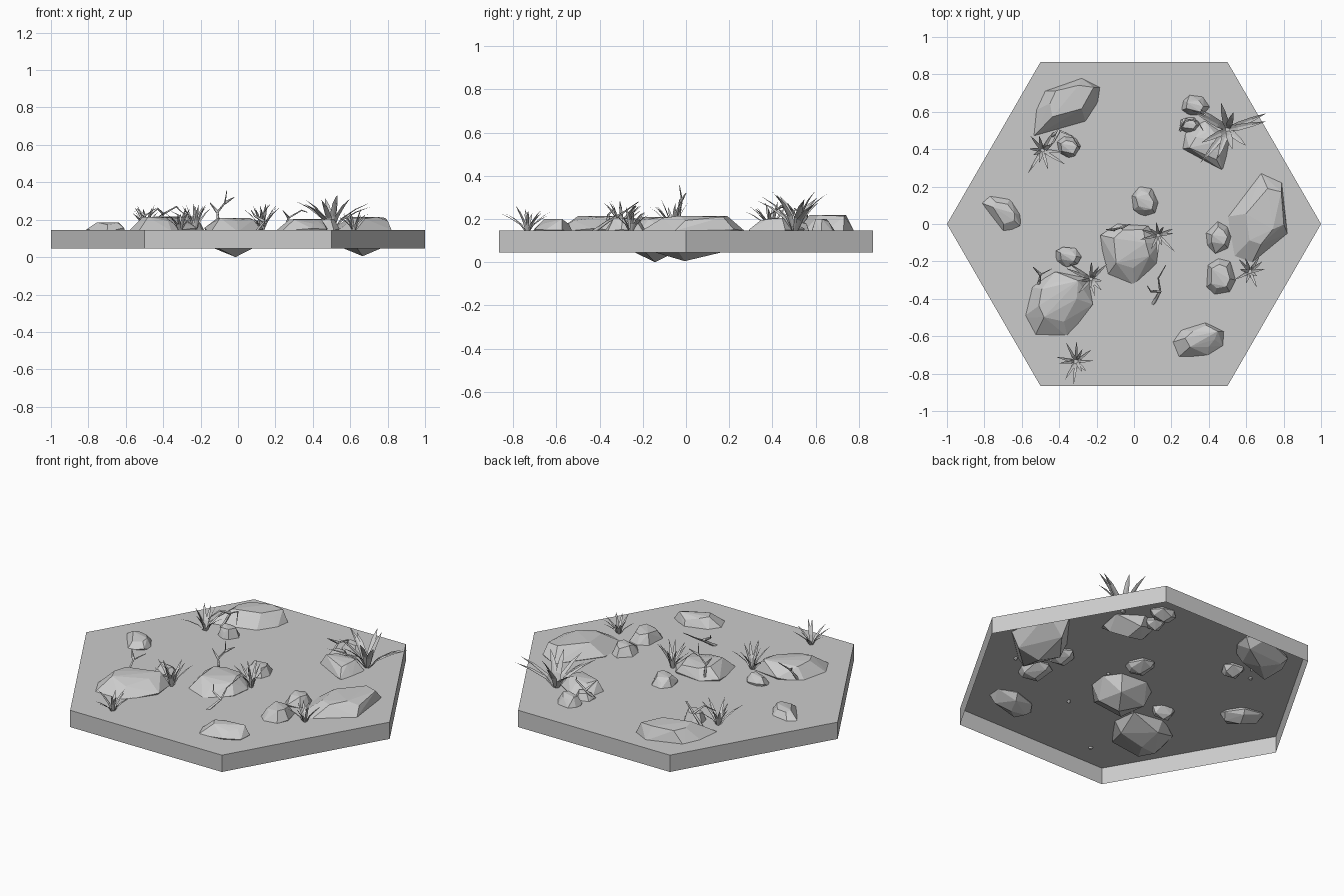
import bpy, bmesh, math, random
from mathutils import Vector

if "Cube" in bpy.data.objects:
    bpy.data.objects.remove(bpy.data.objects["Cube"])

random.seed(7)
GROUND = 0.146


def finish(name, bm):
    mesh = bpy.data.meshes.new(name)
    bm.to_mesh(mesh)
    bm.free()
    ob = bpy.data.objects.new(name, mesh)
    bpy.context.collection.objects.link(ob)
    return ob


def rock(name, outline, top, bottom, lean=(0, 0)):
    """Faceted stone: convex hull of an outline with smaller rings above and below."""
    bm = bmesh.new()
    c = sum((Vector(p) for p in outline), Vector((0, 0))) / len(outline)
    crest = c + Vector(lean)
    for i, p in enumerate(outline):
        p = Vector(p)
        bm.verts.new((*p, GROUND + random.uniform(-0.02, 0.015)))
        q = crest + (p - c) * random.uniform(0.5, 0.72)
        bm.verts.new((*q, top - (i % 3) * random.uniform(0.003, 0.012)))
        if i % 2 == 0:
            q = c + (p - c) * 0.75
            bm.verts.new((*q, GROUND + (bottom - GROUND) * 0.65))
    bm.verts.new((*c, bottom))
    res = bmesh.ops.convex_hull(bm, input=bm.verts)
    junk = {g for g in res["geom_interior"] + res["geom_unused"]
            if isinstance(g, bmesh.types.BMVert)}
    bmesh.ops.delete(bm, geom=list(junk), context='VERTS')
    bmesh.ops.recalc_face_normals(bm, faces=bm.faces)
    return finish(name, bm)


def pebble(name, x, y, rx, ry, top):
    pts = []
    for i in range(7):
        a = math.tau * i / 7 + random.uniform(-0.2, 0.2)
        pts.append((x + rx * math.cos(a), y + ry * math.sin(a)))
    return rock(name, pts, top, 0.09)


def tuft(name, x, y, reach, height, width, count):
    """Fan of folded, tapering, outward-bending blades."""
    bm = bmesh.new()
    for i in range(count):
        a = math.tau * i / count + random.uniform(-0.25, 0.25)
        out = Vector((math.cos(a), math.sin(a), 0))
        side = Vector((-out.y, out.x, 0))
        k = random.uniform(0.35, 1)
        r, h = reach * k, height * (1.15 - 0.6 * k * random.uniform(0.5, 1))
        rows = []
        for t, w in ((0, 0.5), (0.35, 1), (0.7, 0.7)):
            mid = Vector((x, y, GROUND - 0.01)) + out * (r * t ** 1.4 + 0.006)
            mid.z += h * (1.3 * t - 0.3 * t * t)
            up = Vector((0, 0, 0.35 * w * width))
            rows.append([bm.verts.new(v) for v in
                         (mid - side * w * width + up, mid, mid + side * w * width + up)])
        tip = bm.verts.new(Vector((x, y, GROUND - 0.01 + h)) + out * r)
        for lo, hi in zip(rows, rows[1:]):
            for j in (0, 1):
                bm.faces.new((lo[j], lo[j + 1], hi[j + 1], hi[j]))
        for j in (0, 1):
            bm.faces.new((rows[-1][j], rows[-1][j + 1], tip))
    return finish(name, bm)


def twig(name, *branches):
    """Square-section tapering stems along point paths."""
    cu = bpy.data.curves.new(name, 'CURVE')
    cu.dimensions = '3D'
    cu.bevel_depth = 0.009
    cu.bevel_resolution = 0
    cu.use_fill_caps = True
    for path in branches:
        sp = cu.splines.new('POLY')
        sp.points.add(len(path) - 1)
        for i, p in enumerate(path):
            sp.points[i].co = (*p, 1)
            sp.points[i].radius = 1 - 0.8 * i / (len(path) - 1)
    ob = bpy.data.objects.new(name, cu)
    bpy.context.collection.objects.link(ob)


# Hexagonal ground tile, open underneath
bm = bmesh.new()
ring = [(math.cos(i * math.pi / 3), math.sin(i * math.pi / 3)) for i in range(6)]
hi = [bm.verts.new((x, y, GROUND)) for x, y in ring]
lo = [bm.verts.new((x, y, 0.046)) for x, y in ring]
bm.faces.new(hi)
for i in range(6):
    j = (i + 1) % 6
    bm.faces.new((lo[i], lo[j], hi[j], hi[i]))
finish("ground_tile", bm)

# Large stones
rock("boulder_back_left", [(-.545, .46), (-.54, .6), (-.49, .71), (-.28, .78), (-.18, .73),
                           (-.19, .64), (-.26, .55)], .218, .06, (.02, .03))
rock("boulder_back_right", [(.25, .4), (.27, .5), (.38, .55), (.51, .46), (.505, .345),
                            (.47, .29)], .205, .06)
rock("boulder_right", [(.68, .27), (.79, .22), (.82, -.05), (.73, -.1), (.62, -.23),
                       (.52, -.19), (.505, .04)], .215, .005, (.04, .03))
rock("boulder_centre", [(-.18, -.06), (-.09, 0), (.075, -.01), (.135, -.1), (.12, -.21),
                        (0, -.335), (-.15, -.285)], .21, 0, (0, .02))
rock("boulder_front_left", [(-.595, -.5), (-.555, -.335), (-.42, -.255), (-.245, -.29),
                            (-.22, -.43), (-.355, -.605), (-.535, -.61)], .215, .055, (0, .03))
rock("stone_front_right", [(.195, -.635), (.245, -.565), (.38, -.525), (.48, -.575),
                           (.475, -.65), (.395, -.7), (.235, -.715)], .2, .08, (.02, .02))
rock("stone_left", [(-.81, .11), (-.78, .16), (-.66, .145), (-.6, .05), (-.61, -.01),
                    (-.7, -.05)], .186, .08)

# Small stones
for i, args in enumerate([(.33, .635, .08, .06, .2), (.06, .125, .075, .09, .195),
                          (-.355, -.175, .075, .055, .19), (.45, -.07, .07, .09, .2),
                          (.46, -.28, .085, .105, .205), (-.35, .415, .065, .065, .2),
                          (.3, .53, .06, .05, .185)]):
    pebble(f"small_stone_{i + 1}", *args)

# Grass tufts
for i, args in enumerate([(.5, .505, .24, .19, .017, 11), (.13, -.06, .15, .15, .008, 11),
                          (-.23, -.295, .15, .15, .009, 11), (-.31, -.735, .13, .13, .008, 11),
                          (.62, -.255, .11, .12, .008, 10), (-.49, .395, .15, .14, .009, 11)]):
    tuft(f"grass_tuft_{i + 1}", *args)

# Branching twigs
twig("twig_front", [(.1, -.43, .14), (.14, -.36, .19), (.13, -.29, .23), (.17, -.22, .28)],
     [(.14, -.36, .19), (.09, -.36, .22), (.07, -.33, .25)])
twig("twig_left", [(-.51, -.33, .14), (-.5, -.27, .22), (-.44, -.24, .26)],
     [(-.5, -.27, .22), (-.54, -.23, .26)])
twig("twig_centre", [(-.1, -.03, .14), (-.11, -.03, .24), (-.07, -.02, .29), (-.06, -.03, .355)],
     [(-.11, -.03, .24), (-.15, -.03, .29)], [(-.07, -.02, .29), (-.02, .0, .32)])
twig("twig_back_left", [(-.44, .47, .14), (-.4, .5, .23), (-.33, .47, .27), (-.29, .4, .23)],
     [(-.4, .5, .23), (-.43, .44, .26), (-.47, .39, .22)])
twig("twig_back_right", [(.25, .5, .14), (.27, .56, .21), (.34, .55, .25), (.37, .5, .24)],
     [(.27, .56, .21), (.24, .5, .25)])
